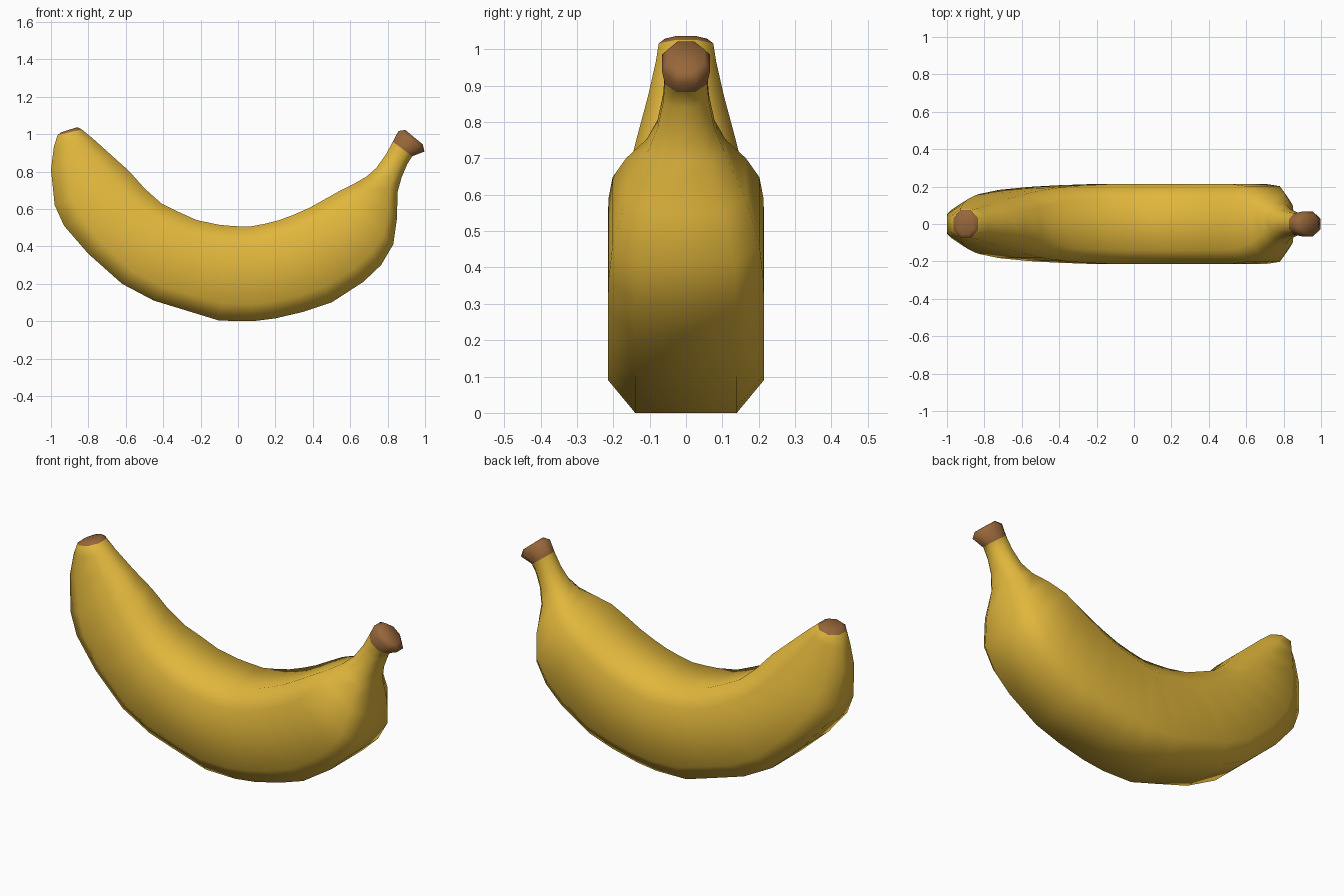
import bpy, bmesh
from mathutils import Vector


def material(name, rgb):
    m = bpy.data.materials.new(name)
    m.diffuse_color = (*rgb, 1)
    return m


# Sections: inner-curve x, z; outer-curve x, z; half width
SECTIONS = [
    (-.860, 1.037, -.945, 1.010, .058),
    (-.835, 1.025, -.965, .995, .075),
    (-.78, .98, -.985, .93, .083),
    (-.68, .89, -1.0, .81, .105),
    (-.58, .80, -.98, .62, .135),
    (-.50, .71, -.93, .51, .158),
    (-.41, .63, -.80, .36, .182),
    (-.32, .585, -.62, .20, .198),
    (-.22, .54, -.45, .11, .207),
    (-.10, .515, -.27, .055, .213),
    (-.02, .508, -.10, .003, .215),
    (.06, .505, .08, .0, .215),
    (.14, .52, .20, .015, .215),
    (.22, .54, .35, .05, .215),
    (.30, .57, .50, .10, .215),
    (.38, .605, .67, .21, .215),
    (.47, .655, .765, .30, .213),
    (.55, .70, .83, .41, .202),
    (.63, .74, .85, .55, .165),
    (.69, .775, .853, .69, .108),
    (.74, .82, .875, .77, .078),
    (.79, .89, .905, .84, .063),
    (.828, .96, .932, .882, .058),
    (.858, 1.017, .997, .907, .066),
    (.895, 1.022, .988, .945, .050),
]
SKIN, TIP = 0, 1

bm = bmesh.new()
rings = []
for ix, iz, ox, oz, w in SECTIONS:
    inner, outer = Vector((ix, 0, iz)), Vector((ox, 0, oz))
    # Octagon: near regular at the ends, boxier at the belly
    k = min(1, max(0, (w - .07) / .13))
    flat, cut = .43 + .22 * k, .29 - .11 * k
    prof = [(flat, 0), (1, cut), (1, 1 - cut), (flat, 1),
            (-flat, 1), (-1, 1 - cut), (-1, cut), (-flat, 0)]
    rings.append([bm.verts.new(outer.lerp(inner, t) + Vector((0, s * w, 0)))
                  for s, t in prof])

# Skin between sections, brown at the blossom end and the stem end
last = len(rings) - 1
for i in range(last):
    a, b = rings[i], rings[i + 1]
    for j in range(8):
        n = (j + 1) % 8
        f = bm.faces.new((a[j], a[n], b[n], b[j]))
        f.material_index = TIP if i == 0 or i >= last - 2 else SKIN
for ring in (rings[0], rings[-1]):
    bm.faces.new(ring).material_index = TIP
bmesh.ops.recalc_face_normals(bm, faces=bm.faces)
for f in bm.faces:
    f.smooth = True

mesh = bpy.data.meshes.new("banana")
bm.to_mesh(mesh)
bm.free()
mesh.materials.append(material("banana yellow", (.75, .47, .045)))
mesh.materials.append(material("stem brown", (.31, .135, .042)))
banana = bpy.data.objects.new("banana", mesh)
bpy.context.collection.objects.link(banana)
